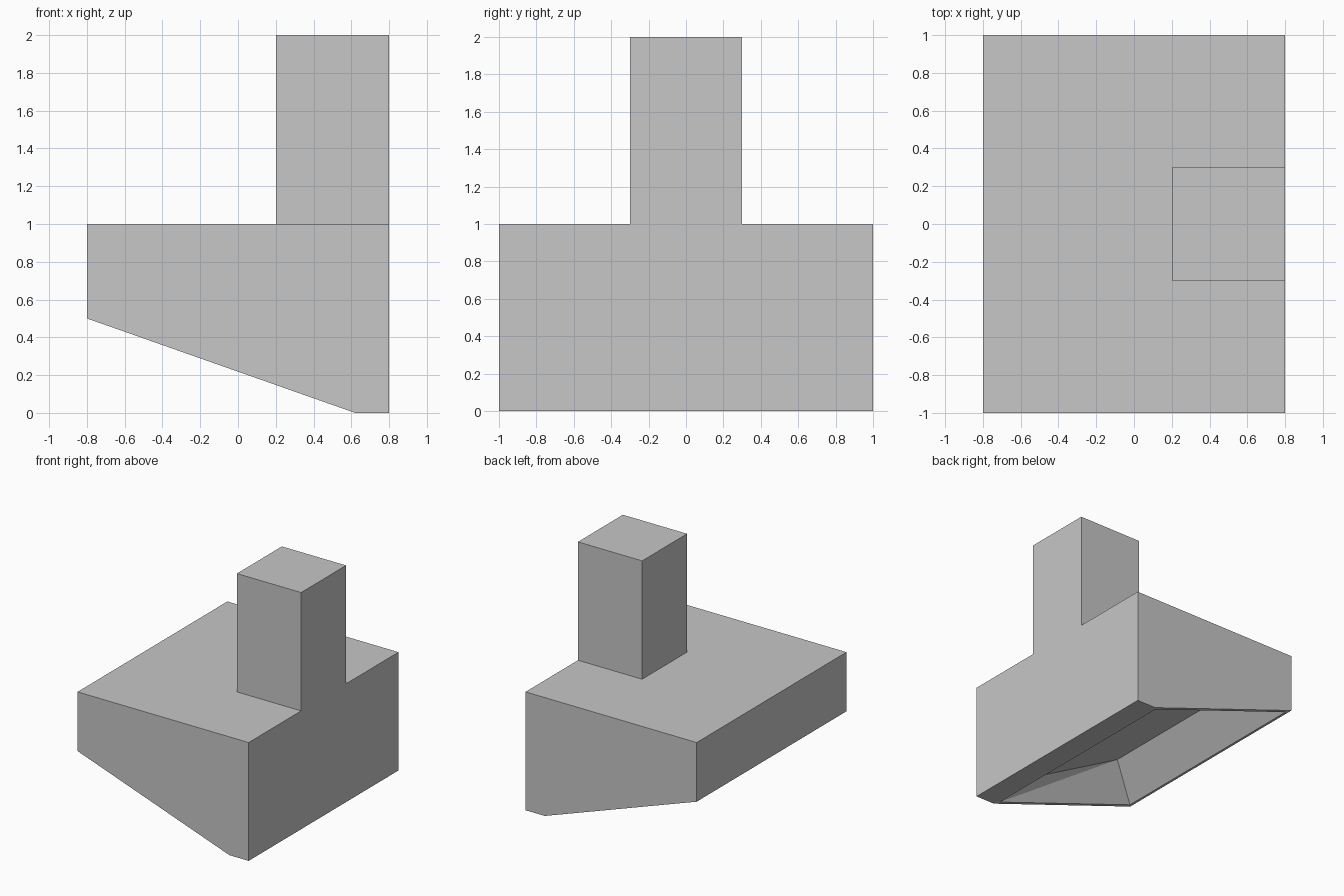
import bpy
import bmesh
from mathutils import Vector

old = bpy.data.objects.get("Cube")
if old:
    bpy.data.objects.remove(old, do_unlink=True)

# One plain metal colour
grey = bpy.data.materials.new("plain_grey")
grey.use_nodes = True
colour = (0.57, 0.57, 0.57, 1)
grey.diffuse_color = colour
grey.node_tree.nodes["Principled BSDF"].inputs["Base Color"].default_value = colour


def finish(name, bm):
    mesh = bpy.data.meshes.new(name)
    bm.to_mesh(mesh)
    bm.free()
    mesh.materials.append(grey)
    obj = bpy.data.objects.new(name, mesh)
    bpy.context.collection.objects.link(obj)
    return obj


# Hood body: side profile swept from front to back
bm = bmesh.new()
profile = [(-0.8, 0.5), (0.62, 0), (0.8, 0), (0.8, 1), (-0.8, 1)]
front = bm.faces.new([bm.verts.new((x, -1, z)) for x, z in profile])
sweep = bmesh.ops.extrude_face_region(bm, geom=[front], use_keep_orig=True)
bmesh.ops.translate(bm, vec=(0, 2, 0),
                    verts=[v for v in sweep["geom"] if isinstance(v, bmesh.types.BMVert)])
bmesh.ops.recalc_face_normals(bm, faces=bm.faces)

# Narrow rim around the sloping underside
underside = min(bm.faces, key=lambda f: f.normal.dot(Vector((-0.33, 0, -0.94))))
underside = max(bm.faces, key=lambda f: f.normal.dot(Vector((-0.33, 0, -0.94))))
bmesh.ops.inset_individual(bm, faces=[underside], thickness=0.05)

# Tapered intake recess, deepest at the low-x end
rim_verts = list(underside.verts)
ceiling = bmesh.ops.extrude_discrete_faces(bm, faces=[underside])["faces"][0]
for v in ceiling.verts:
    side = 1 if v.co.y > 0 else -1
    v.co = (-0.54, side * 0.85, 0.77) if v.co.x < 0 else (0.52, side * 0.85, 0.18)
bmesh.ops.remove_doubles(bm, verts=bm.verts, dist=0.0001)

# Crease the twisted end walls along one diagonal
for side in (-1, 1):
    near = [v for v in bm.verts if v.co.y * side > 0]
    outer = min(near, key=lambda v: (v.co - Vector((0.57, side * 0.95, 0.02))).length)
    inner = min(near, key=lambda v: (v.co - Vector((-0.54, side * 0.85, 0.77))).length)
    bmesh.ops.connect_verts(bm, verts=[outer, inner])
finish("hood_body", bm)

# Chimney duct, flush with the wall side
bm = bmesh.new()
bmesh.ops.create_cube(bm, size=1)
for v in bm.verts:
    v.co = (0.5 + v.co.x * 0.6, v.co.y * 0.6, 1.5 + v.co.z)
base = [f for f in bm.faces if f.normal.z < -0.5]
bmesh.ops.delete(bm, geom=base, context="FACES_ONLY")
finish("chimney", bm)
